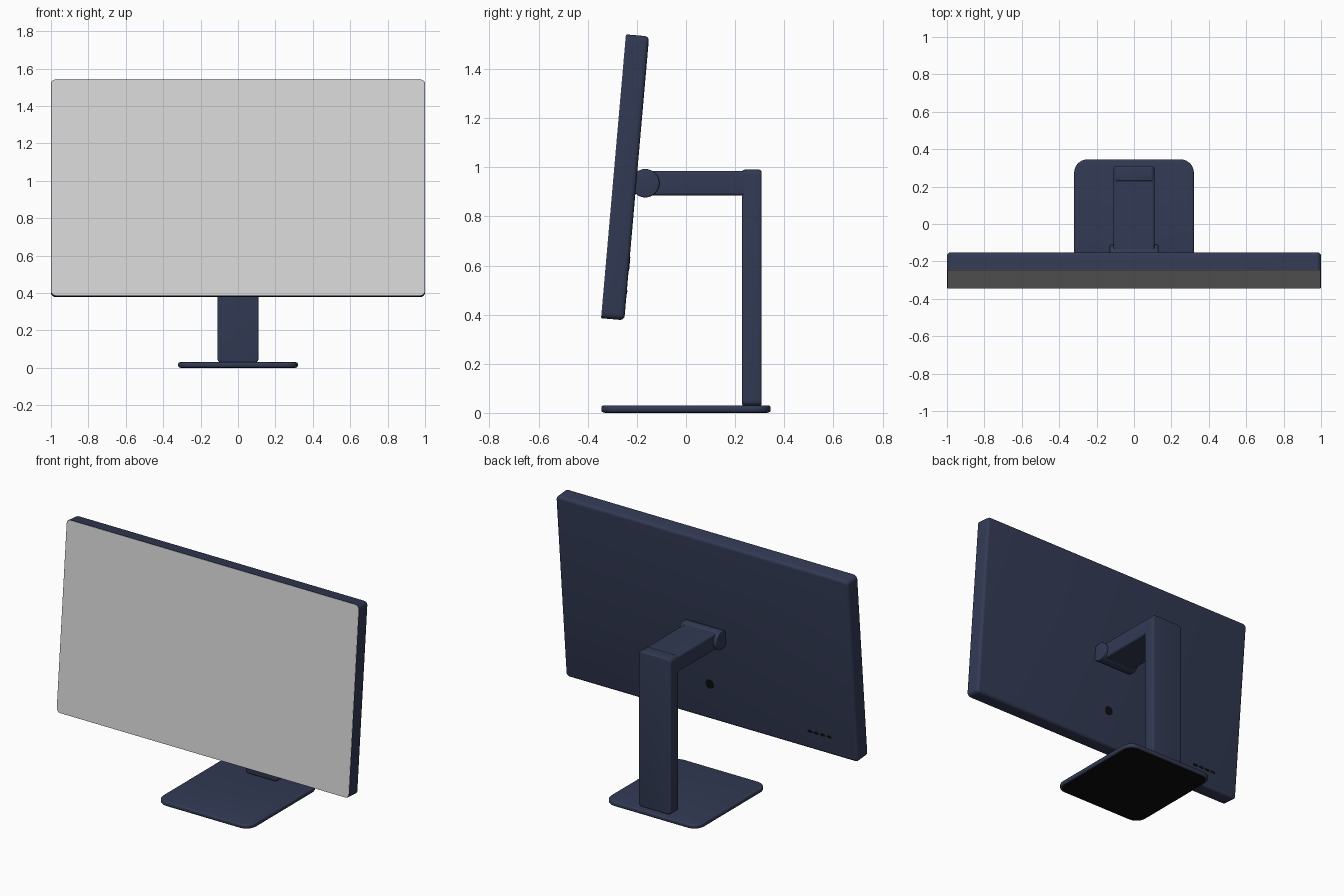
import bpy, bmesh, math
from mathutils import Euler, Vector

if "Cube" in bpy.data.objects:
    bpy.data.objects.remove(bpy.data.objects["Cube"])


def material(name, color):
    m = bpy.data.materials.new(name)
    m.diffuse_color = (*color, 1.0)
    m.use_nodes = True
    m.node_tree.nodes["Principled BSDF"].inputs["Base Color"].default_value = m.diffuse_color
    return m


NAVY = material("navy shell", (0.032, 0.042, 0.088))
GREY = material("light grey panel", (0.68, 0.68, 0.68))
BLACK = material("black rubber", (0.004, 0.004, 0.004))


def slab(name, w, h, d, r, loc, rot, mat, bevel=0.0, caps=(-1, 1)):
    """Rounded rectangle w x h, extruded d along local z; chosen caps get soft rims."""
    bm = bmesh.new()
    verts = []
    for i, (sx, sy) in enumerate([(1, 1), (-1, 1), (-1, -1), (1, -1)]):
        for k in range(9):
            a = math.pi / 2 * (i + k / 8)
            verts.append(bm.verts.new((sx * (w / 2 - r) + r * math.cos(a),
                                       sy * (h / 2 - r) + r * math.sin(a), -d / 2)))
    bmesh.ops.remove_doubles(bm, verts=verts, dist=1e-5)
    face = bm.faces.new([v for v in verts if v.is_valid])
    top = bmesh.ops.extrude_face_region(bm, geom=[face])
    bmesh.ops.translate(bm, vec=(0, 0, d),
                        verts=[g for g in top["geom"] if isinstance(g, bmesh.types.BMVert)])
    bmesh.ops.recalc_face_normals(bm, faces=bm.faces[:])
    if bevel:
        rims = [e for e in bm.edges
                if any(all(abs(v.co.z - c * d / 2) < 1e-5 for v in e.verts) for c in caps)]
        bmesh.ops.bevel(bm, geom=rims, offset=bevel, segments=4, profile=0.5,
                        affect='EDGES', clamp_overlap=True)
    me = bpy.data.meshes.new(name)
    bm.to_mesh(me)
    bm.free()
    me.materials.append(mat)
    ob = bpy.data.objects.new(name, me)
    bpy.context.collection.objects.link(ob)
    ob.location = loc
    ob.rotation_euler = rot
    bpy.ops.object.select_all(action='DESELECT')
    ob.select_set(True)
    bpy.context.view_layer.objects.active = ob
    bpy.ops.object.shade_smooth_by_angle(angle=math.radians(35))
    return ob


FLAT = Euler((0, 0, 0))
UPRIGHT = Euler((math.pi / 2, 0, 0))               # local z faces the front
SIDEWAYS = Euler((math.pi / 2, 0, math.pi / 2))    # local z runs along x
TILT = Euler((math.radians(85), 0, 0))             # screen leans back 5 degrees

# Stand: base with rubber foot, post, arm and hinge
slab("base", 0.64, 0.69, 0.028, 0.07, (0, 0, 0.016), FLAT, NAVY, 0.01)
slab("base_foot", 0.615, 0.665, 0.004, 0.06, (0, 0, 0.002), FLAT, BLACK)
slab("post", 0.22, 0.962, 0.08, 0.022, (0, 0.268, 0.509), UPRIGHT, NAVY, 0.01)
slab("arm", 0.22, 0.10, 0.42, 0.012, (0, 0.04, 0.935), UPRIGHT, NAVY)
slab("hinge", 0.116, 0.116, 0.26, 0.058, (0, -0.166, 0.935), SIDEWAYS, NAVY, 0.006)

# Tilted screen
CENTRE = Vector((0, -0.247, 0.959))
W, H, D = 2.0, 1.16, 0.093


def on_screen(x, y, z):
    return CENTRE + TILT.to_matrix() @ Vector((x, y, z))


slab("screen_body", W, H, D, 0.025, CENTRE, TILT, NAVY, 0.018, caps=(-1,))
slab("screen_panel", W - 0.004, H - 0.004, 0.002, 0.023,
     on_screen(0, 0, D / 2 + 0.001), TILT, GREY)

# Back details: round socket and a row of four ports
BACK = -D / 2 - 0.0005
slab("socket", 0.056, 0.056, 0.003, 0.028, on_screen(0, -0.35, BACK), TILT, BLACK)
for i in range(4):
    slab(f"port_{i + 1}", 0.032, 0.014, 0.003, 0.006,
         on_screen(-0.745 + (i - 1.5) * 0.044, -0.465, BACK), TILT, BLACK)
